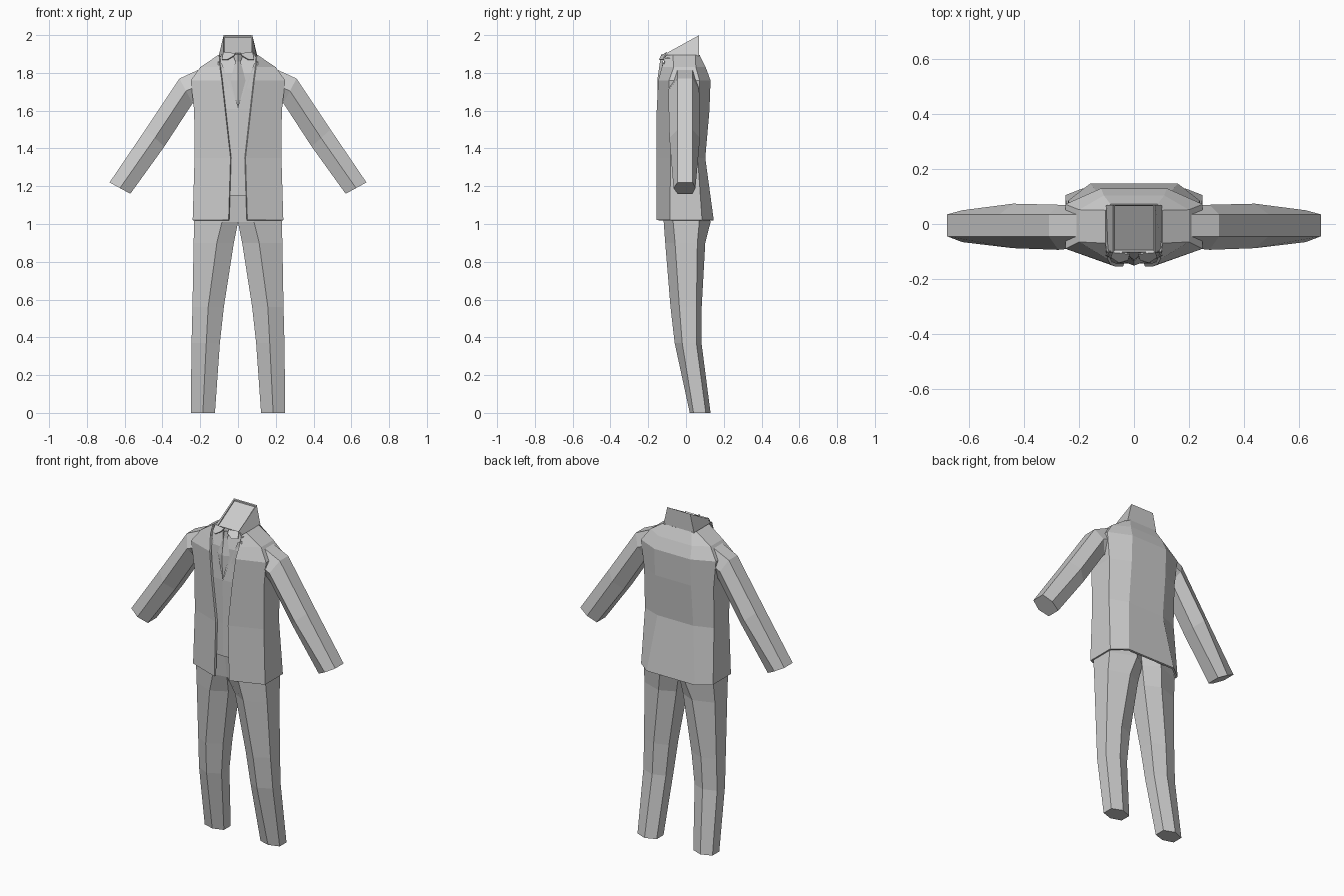
import bpy, bmesh


def make(name, verts, faces, mirror=True, thick=0, recalc=True):
    me = bpy.data.meshes.new(name)
    me.from_pydata(verts, [], faces)
    bm = bmesh.new()
    bm.from_mesh(me)
    if recalc:
        bmesh.ops.recalc_face_normals(bm, faces=bm.faces)
    bm.to_mesh(me)
    bm.free()
    ob = bpy.data.objects.new(name, me)
    bpy.context.collection.objects.link(ob)
    if mirror:
        m = ob.modifiers.new("mirror", 'MIRROR')
        m.use_clip = True
    if thick:
        s = ob.modifiers.new("thickness", 'SOLIDIFY')
        s.thickness = thick
        s.offset = -1
    return ob


def loft(name, rings, closed=True, **kw):
    n = len(rings[0])
    verts = [p for r in rings for p in r]
    faces = []
    for i in range(len(rings) - 1):
        for j in range(n if closed else n - 1):
            k = (j + 1) % n
            faces.append((i*n + j, i*n + k, (i+1)*n + k, (i+1)*n + j))
    if closed:
        faces += [tuple(range(n)), tuple(range(len(verts) - n, len(verts)))]
    return make(name, verts, faces, **kw)


# jacket body: half rings from the front edge round to the back centre
# z, front edge (x, y), side x, side front y, side back y, back corner (x, y)
levels = [
    (1.02, .050, -.155, .240, -.085, .085, .160, .147),
    (1.35, .040, -.155, .230, -.082, .062, .120, .102),
    (1.60, .068, -.155, .232, -.085, .068, .120, .124),
    (1.76, .086, -.147, .250, -.090, .072, .120, .130),
    (1.83, .096, -.128, .200, -.065, .052, .110, .104),
    (1.895, .100, -.105, .104, -.070, .050, .085, .072),
]
loft("jacket_body", [[(fx, fy, z), (sx, s1, z), (sx, s2, z), (bx, by, z), (0, by, z)]
                     for z, fx, fy, sx, s1, s2, bx, by in levels],
     closed=False, thick=.012, recalc=False)

# sleeves: six-sided; outer, middle and inner points as (x, z)
sleeve = [
    ((.19, 1.825), (.19, 1.74), (.19, 1.62), -.085, .065),
    ((.31, 1.77), (.275, 1.705), (.24, 1.64), -.094, .070),
    ((.49, 1.50), (.440, 1.455), (.39, 1.41), -.088, .074),
    ((.68, 1.22), (.625, 1.190), (.57, 1.16), -.066, .050),
]
loft("sleeve", [[(o[0], -.045, o[1]), (o[0], .035, o[1]), (m[0], b, m[1]),
                 (i[0], .035, i[1]), (i[0], -.045, i[1]), (m[0], f, m[1])]
                for o, m, i, f, b in sleeve])

# trouser legs: z, x inner / middle / outer, y front, side front, side back, back, inner front
legs = [
    (1.17, 0, .080, .222, -.128, -.070, .050, .090, -.128),
    (1.01, 0, .085, .232, -.118, -.068, .070, .130, -.105),
    (.90, .022, .112, .235, -.110, -.058, .060, .102, -.060),
    (.56, .075, .158, .241, -.082, -.035, .055, .083, -.035),
    (.37, .096, .168, .246, -.060, -.020, .055, .082, -.020),
    (0, .122, .186, .250, .020, .040, .105, .130, .040),
]
loft("trouser_leg", [[(m, f, z), (o, s1, z), (o, s2, z), (m, b, z), (i, s2, z), (i, fi, z)]
                     for z, i, m, o, f, s1, s2, b, fi in legs])

# waistcoat panel with its V neck
make("waistcoat",
     [(0, -.142, 1.15), (.08, -.138, 1.15), (.08, -.138, 1.35), (0, -.144, 1.35),
      (.10, -.138, 1.61), (0, -.146, 1.61), (.105, -.112, 1.86), (.085, -.125, 1.85)],
     [(0, 1, 2, 3), (3, 2, 4, 5), (5, 4, 6, 7)])

# shirt front behind the V
make("shirt_front",
     [(0, -.140, 1.58), (.09, -.135, 1.58), (.10, -.124, 1.80), (0, -.132, 1.80),
      (.09, -.098, 1.90), (0, -.098, 1.90)],
     [(0, 1, 2, 3), (3, 2, 4, 5)])

# tie: ridged diamond with a knot
make("tie",
     [(0, -.148, 1.61), (.04, -.136, 1.76), (0, -.152, 1.76), (.014, -.122, 1.86),
      (0, -.138, 1.86), (.026, -.108, 1.895), (0, -.130, 1.90)],
     [(0, 1, 2), (2, 1, 3, 4), (4, 3, 5, 6)])

# shirt collar flaps
make("shirt_collar_flap",
     [(.015, -.110, 1.905), (.078, -.104, 1.91), (.085, -.122, 1.872),
      (.055, -.142, 1.872), (.022, -.132, 1.892)],
     [(0, 1, 2, 3, 4)], thick=.006)

# stand-up neck collar with a slanted, slightly recessed top
outer = [(-1, -.102, 1.905), (1, -.102, 1.905), (1, .070, 2.0), (-1, .070, 2.0)]
base = [(-.102, -.106, 1.875), (.102, -.106, 1.875), (.102, .068, 1.89), (-.102, .068, 1.89)]
loft("neck_collar", [base,
                     [(x*.076, y, z) for x, y, z in outer],
                     [(x*.069, y*.93, z - .004) for x, y, z in outer],
                     [(x*.069, y*.93, z - .012) for x, y, z in outer]], mirror=False)
